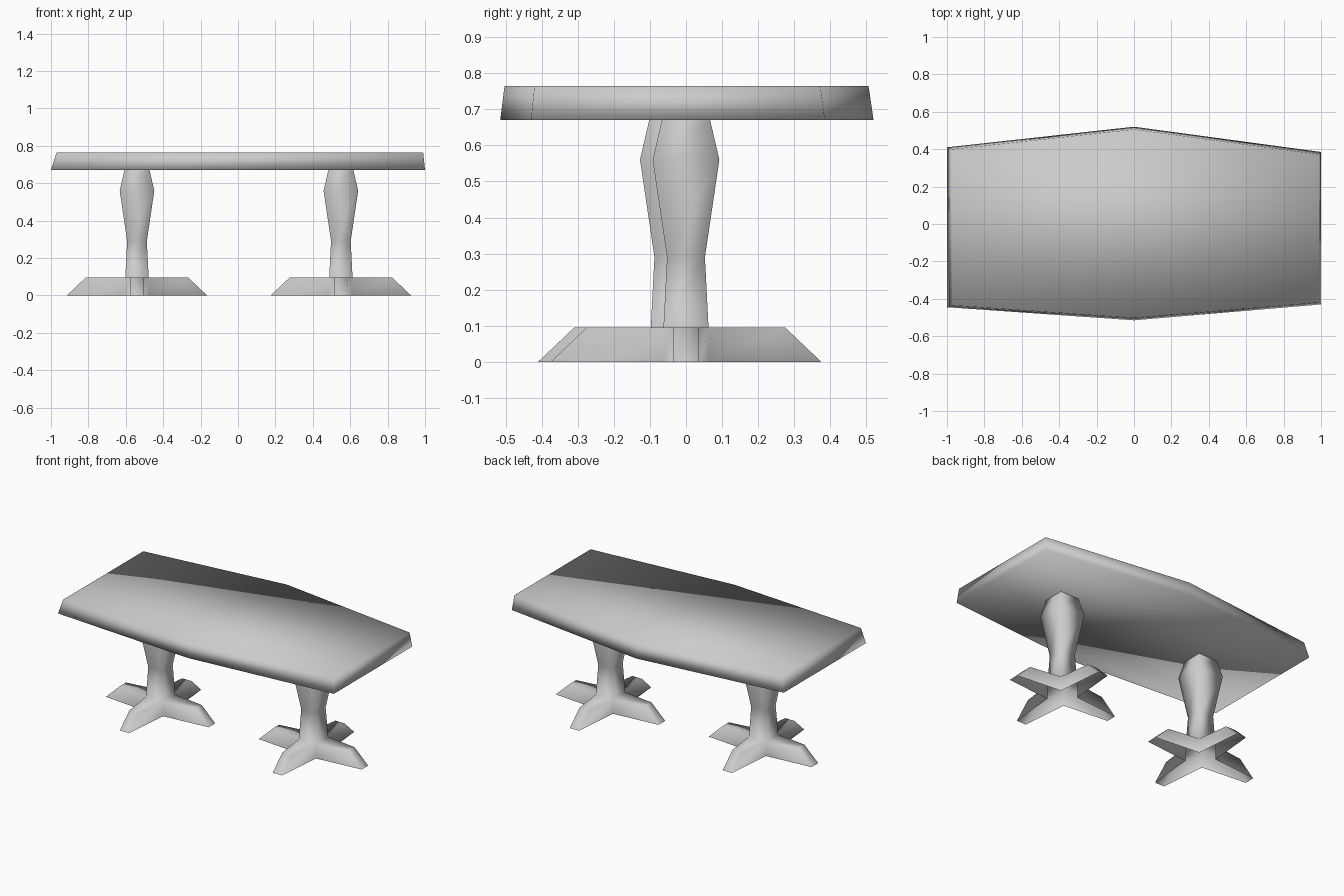
import bpy
import math
from mathutils import Matrix, Vector

if "Cube" in bpy.data.objects:
    bpy.data.objects.remove(bpy.data.objects["Cube"])

grey = bpy.data.materials.new("plain_grey")
grey.diffuse_color = (0.6, 0.6, 0.6, 1)
grey.use_nodes = True
grey.node_tree.nodes["Principled BSDF"].inputs["Base Color"].default_value = grey.diffuse_color


def make_object(name, verts, faces):
    mesh = bpy.data.meshes.new(name)
    mesh.from_pydata(verts, [], faces)
    mesh.materials.append(grey)
    mesh.polygons.foreach_set("use_smooth", [True] * len(mesh.polygons))
    mesh.update()
    obj = bpy.data.objects.new(name, mesh)
    bpy.context.collection.objects.link(obj)
    return obj


# Tabletop: slightly irregular hexagon with bevelled-in sides
lower = [(-1, -0.445), (0, -0.515), (1, -0.43), (1, 0.385), (0, 0.52), (-1, 0.41)]
upper = [(-0.97, -0.435), (0, -0.503), (0.99, -0.42), (0.99, 0.372), (0, 0.506), (-0.97, 0.4)]
verts = [(x, y, 0.67) for x, y in lower] + [(x, y, 0.765) for x, y in upper]
faces = [(5, 4, 3, 2, 1, 0), (6, 7, 8, 9, 10, 11)]
faces += [(i, (i + 1) % 6, (i + 1) % 6 + 6, i + 6) for i in range(6)]
make_object("tabletop", verts, faces)

# Pedestal: square column rising out of four tapered feet, hollow underneath
CORE, TIP, FOOT_H = 0.0625, 0.034, 0.095
COLUMN = [(CORE, FOOT_H), (0.0525, 0.29), (0.0925, 0.56), (0.067, 0.67)]


def pedestal(name, cx, cy):
    verts, faces = [], []
    # column rings, corners counter-clockwise from (+x, -y)
    for r, z in COLUMN:
        verts += [(r, -r, z), (r, r, z), (-r, r, z), (-r, -r, z)]
    for k in range(len(COLUMN) - 1):
        for i in range(4):
            a, b = k * 4 + i, k * 4 + (i + 1) % 4
            faces.append((a, b, b + 4, a + 4))
    # floor corners shared by neighbouring feet
    floor = len(verts)
    verts += [(CORE, -CORE, 0), (CORE, CORE, 0), (-CORE, CORE, 0), (-CORE, -CORE, 0)]
    # feet with sloped ends
    for i in range(4):
        turn = Matrix.Rotation(i * math.pi / 2, 3, 'Z')
        n = len(verts)
        tip = [(0.375, -TIP, 0), (0.375, TIP, 0), (0.275, TIP, FOOT_H), (0.275, -TIP, FOOT_H)]
        verts += [tuple(turn @ Vector(p)) for p in tip]
        a, b = i, (i + 1) % 4
        faces += [(n, n + 1, n + 2, n + 3),
                  (a, n + 3, n + 2, b),
                  (floor + a, n, n + 3, a),
                  (n + 1, floor + b, b, n + 2)]
    obj = make_object(name, verts, faces)
    obj.location = (cx, cy, 0)


pedestal("left_pedestal", -0.54, -0.035)
pedestal("right_pedestal", 0.55, 0)
